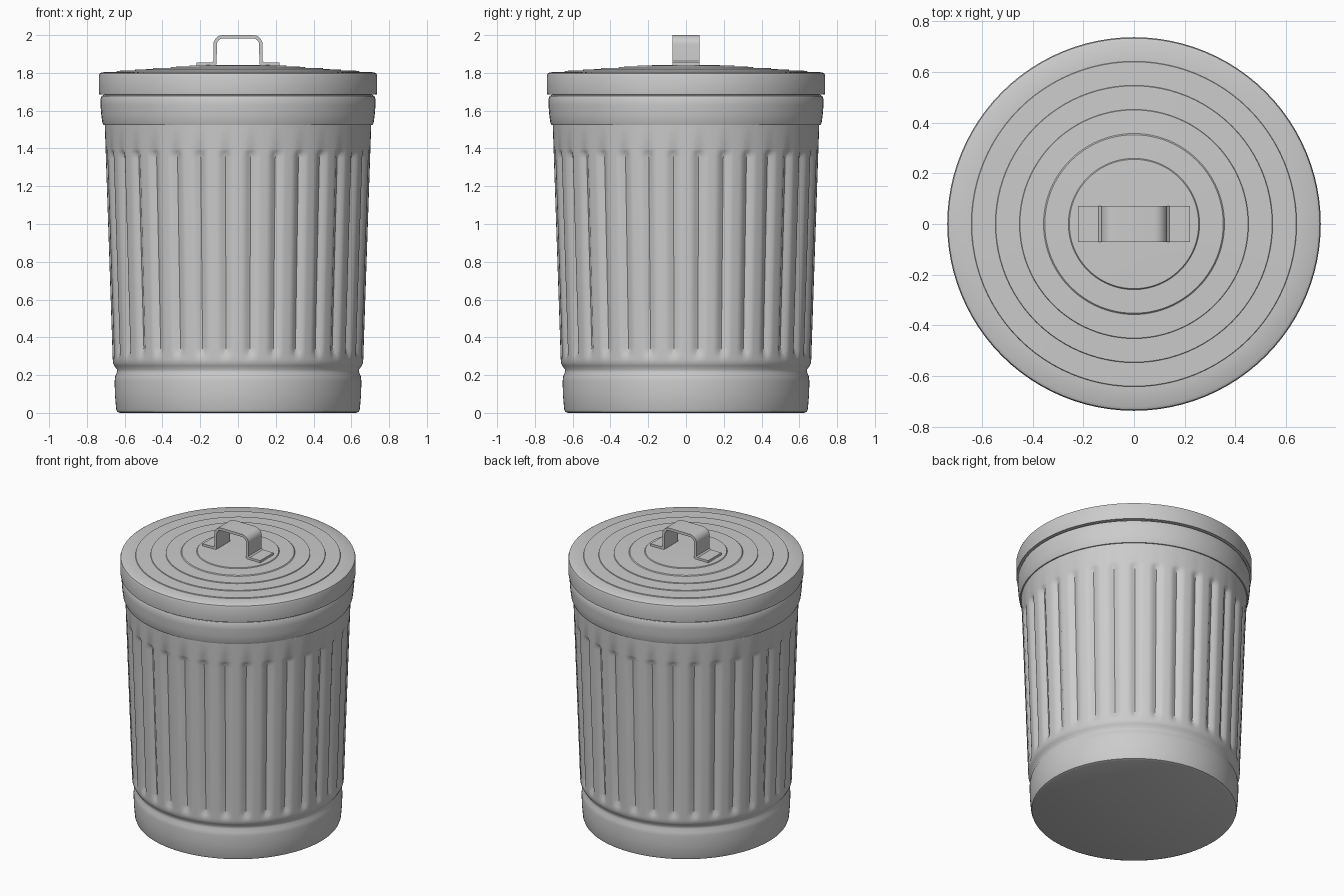
import bpy, bmesh, math

if "Cube" in bpy.data.objects:
    bpy.data.objects.remove(bpy.data.objects["Cube"])

RIBS = 32
GROOVE = 0.02
# Groove depth pattern across one rib (8 steps): flat ridge, then rounded channel
PATTERN = [0, 0, 0.05, 0.6, 1, 0.6, 0.05, 0]


def finish(name, bm, angle=35):
    bmesh.ops.remove_doubles(bm, verts=bm.verts, dist=1e-5)
    bmesh.ops.recalc_face_normals(bm, faces=bm.faces)
    me = bpy.data.meshes.new(name)
    bm.to_mesh(me)
    bm.free()
    ob = bpy.data.objects.new(name, me)
    bpy.context.collection.objects.link(ob)
    bpy.ops.object.select_all(action='DESELECT')
    ob.select_set(True)
    bpy.context.view_layer.objects.active = ob
    bpy.ops.object.shade_smooth_by_angle(angle=math.radians(angle))
    return ob


def lathe(name, profile, segs, closed=False, angle=35):
    """Revolve (radius, z, groove strength) points around z."""
    bm = bmesh.new()
    rings = []
    for r, z, *g in profile:
        ring = []
        for i in range(segs):
            a = 2 * math.pi * i / segs - math.pi / 2
            rr = r - (GROOVE * g[0] * PATTERN[i % 8] if g else 0)
            ring.append(bm.verts.new((rr * math.cos(a), rr * math.sin(a), z)))
        rings.append(ring)
    pairs = list(zip(rings, rings[1:]))
    if closed:
        pairs.append((rings[-1], rings[0]))
    for lo, hi in pairs:
        for i in range(segs):
            j = (i + 1) % segs
            bm.faces.new((lo[i], lo[j], hi[j], hi[i]))
    if not closed:
        bm.faces.new(rings[0])
        bm.faces.new(rings[-1])
    return finish(name, bm, angle)


# Fluted body: base band, waist groove, tapered ribbed wall, then inside wall and floor
def wall(z):
    return 0.663 + (z - 0.28) * 0.034

body = [(0.625, 0), (0.64, 0.006), (0.645, 0.02), (0.652, 0.1), (0.653, 0.17),
        (0.65, 0.195), (0.641, 0.215), (0.641, 0.23), (0.655, 0.25), (0.662, 0.265)]
for z, g in [(0.285, 0), (0.305, 0.35), (0.325, 0.85), (0.345, 1), (0.6, 1), (0.85, 1),
             (1.1, 1), (1.35, 1), (1.37, 0.85), (1.385, 0.35), (1.4, 0)]:
    body.append((wall(z), z, g))
body += [(wall(1.54), 1.54), (0.71, 1.7), (0.67, 1.7), (0.61, 0.03)]
lathe("can_body", body, RIBS * 8)

# Rounded collar around the mouth
lathe("collar_band", [(0.695, 1.525), (0.713, 1.525), (0.719, 1.54), (0.724, 1.58),
                      (0.728, 1.63), (0.728, 1.66), (0.722, 1.677), (0.71, 1.684),
                      (0.695, 1.684)], 96, closed=True)

# Lid: deep rim and shallow stepped dome
lid = [(0.70, 1.685), (0.735, 1.685), (0.737, 1.70), (0.737, 1.785), (0.733, 1.797),
       (0.722, 1.803), (0.642, 1.806)]
z = 1.806
for r in (0.64, 0.545, 0.45, 0.352, 0.255):
    z += 0.005
    lid.append((r, z))
    z += 0.002
    lid.append((r - 0.093, z))
lid[-1] = (0.10, z + 0.001)
lathe("lid", lid, 96)

# Strap handle: bent path given a thickness, extruded along y
def strap_path(t):
    """Half outline from foot to middle; t offsets toward the inside of the strap."""
    pts = [(0.22, 1.855 - t), (0.14 - t, 1.855 - t), (0.131 - t, 1.863 - t)]
    rad = 0.05 - t
    for k in range(7):
        a = math.pi / 2 * k / 6
        pts.append((0.08 + rad * math.cos(a), 1.95 + rad * math.sin(a)))
    return pts

bm = bmesh.new()
half_out, half_in = strap_path(0), strap_path(0.018)
outer = half_out + [(-x, z) for x, z in reversed(half_out)]
inner = half_in + [(-x, z) for x, z in reversed(half_in)]
rows = [[bm.verts.new((x, y, z)) for x, z in path]
        for path, y in ((outer, -0.072), (outer, 0.072), (inner, 0.072), (inner, -0.072))]
for k in range(4):
    a, b = rows[k], rows[(k + 1) % 4]
    for i in range(len(a) - 1):
        bm.faces.new((a[i], a[i + 1], b[i + 1], b[i]))
for i in (0, -1):
    bm.faces.new([row[i] for row in rows])
finish("lid_handle", bm)
